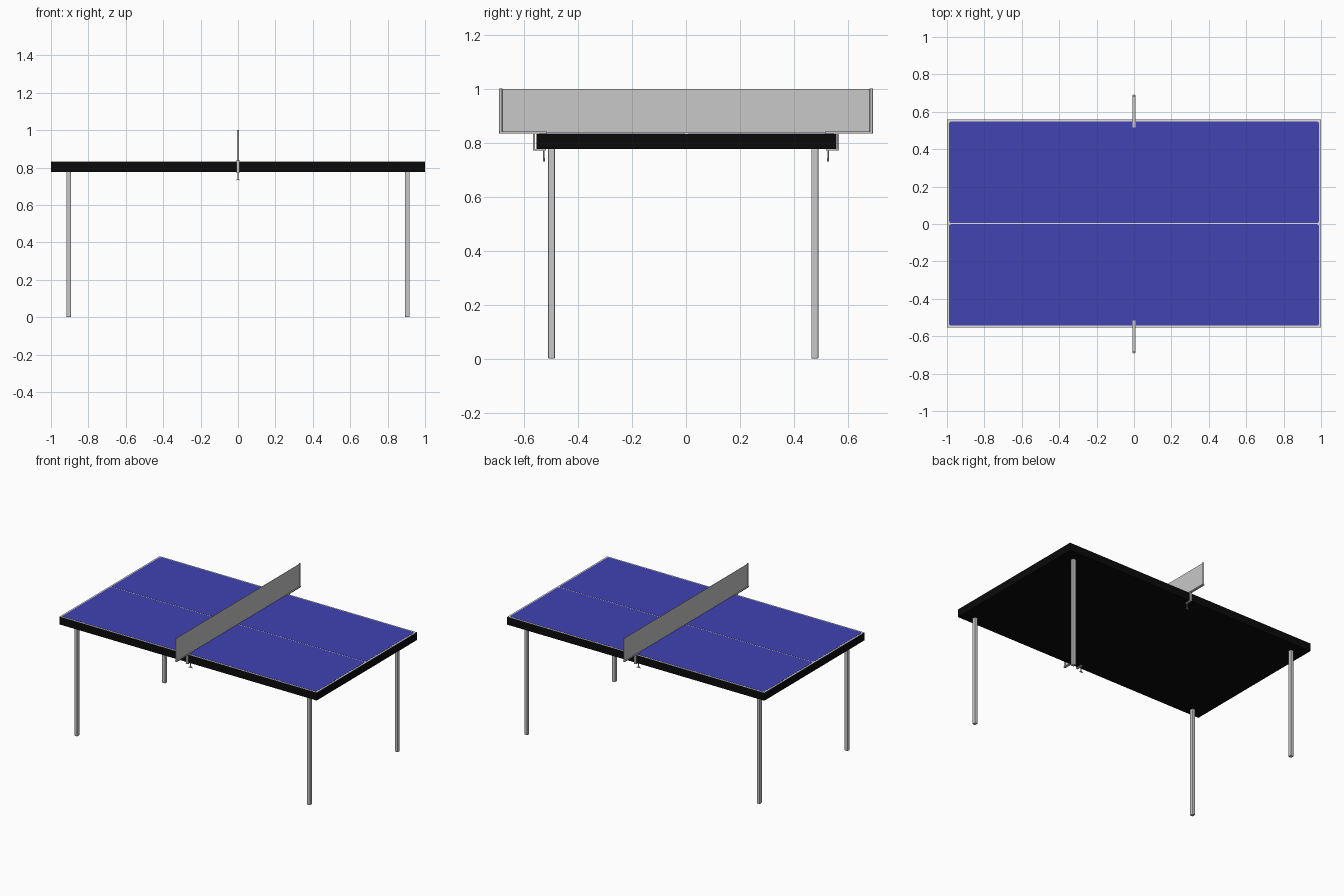
import bpy, bmesh, math
from mathutils import Vector

if "Cube" in bpy.data.objects:
    bpy.data.objects.remove(bpy.data.objects["Cube"])


def material(name, rgb):
    m = bpy.data.materials.new(name)
    m.diffuse_color = (*rgb, 1)
    m.use_nodes = True
    m.node_tree.nodes["Principled BSDF"].inputs["Base Color"].default_value = m.diffuse_color
    return m


BLACK = material("black board", (0.003, 0.003, 0.003))
BLUE = material("blue playing surface", (0.052, 0.056, 0.45))
GREY = material("light grey metal", (0.58, 0.58, 0.58))
WHITE = material("white line", (0.75, 0.75, 0.75))


def finish(name, bm, mat):
    me = bpy.data.meshes.new(name)
    bmesh.ops.recalc_face_normals(bm, faces=bm.faces)
    bm.to_mesh(me)
    bm.free()
    me.materials.append(mat)
    ob = bpy.data.objects.new(name, me)
    bpy.context.collection.objects.link(ob)
    return ob


def box(name, lo, hi, mat, bevel=0, upright_only=False, segments=2):
    """Box from corner to corner, optionally with rounded edges."""
    lo, hi = Vector(lo), Vector(hi)
    bm = bmesh.new()
    bmesh.ops.create_cube(bm, size=1)
    for v in bm.verts:
        v.co = (lo + hi) / 2 + v.co * (hi - lo)
    if bevel:
        edges = [e for e in bm.edges if not upright_only
                 or abs(e.verts[0].co.z - e.verts[1].co.z) > 1e-5]
        bmesh.ops.bevel(bm, geom=edges, offset=bevel, segments=segments,
                        profile=0.5, affect='EDGES')
    return finish(name, bm, mat)


def rod(name, x, y, z0, z1, r, mat):
    bm = bmesh.new()
    bmesh.ops.create_cone(bm, cap_ends=True, segments=12, radius1=r, radius2=r, depth=z1 - z0)
    bmesh.ops.translate(bm, verts=bm.verts, vec=(x, y, (z0 + z1) / 2))
    ob = finish(name, bm, mat)
    for p in ob.data.polygons:
        p.use_smooth = len(p.vertices) == 4
    return ob


def wire_loop(name, points, r, mat):
    cu = bpy.data.curves.new(name, 'CURVE')
    cu.dimensions = '3D'
    cu.bevel_depth = r
    cu.bevel_resolution = 1
    sp = cu.splines.new('POLY')
    sp.points.add(len(points) - 1)
    for p, co in zip(sp.points, points):
        p.co = (*co, 1)
    sp.use_cyclic_u = True
    cu.materials.append(mat)
    ob = bpy.data.objects.new(name, cu)
    bpy.context.collection.objects.link(ob)


# Table board, white line plate and two blue halves
Y0 = 0.002
HALF = 0.556
box("table_board", (-1, Y0 - HALF, 0.777), (1, Y0 + HALF, 0.831), BLACK)
box("white_lines", (-1, Y0 - HALF, 0.831), (1, Y0 + HALF, 0.8325), WHITE)
for side, a, b in (("front", -0.546, -0.003), ("back", 0.003, 0.546)):
    box(f"{side}_blue_half", (-0.989, Y0 + a, 0.832), (0.989, Y0 + b, 0.8335),
        BLUE, 0.012, upright_only=True, segments=3)

# Four legs with softened edges
for xn, x in (("left", -0.905), ("right", 0.905)):
    for yn, y in (("front", -0.498), ("back", 0.477)):
        box(f"{yn}_{xn}_leg", (x - 0.012, y - 0.013, 0), (x + 0.012, y + 0.013, 0.779),
            GREY, 0.004)

# Net sheet
box("net", (-0.0008, -0.69, 0.836), (0.0008, 0.69, 0.998), GREY)

# Net posts and clamps at both ends
for yn, s in (("front", -1), ("back", 1)):
    def part(name, ya, yb, za, zb, w):
        y = sorted((s * ya, s * yb))
        box(f"{yn}_{name}", (-w, y[0], za), (w, y[1], zb), GREY)

    rod(f"{yn}_net_post", 0, s * 0.686, 0.834, 1.0, 0.006, GREY)
    part("clamp_top_bar", 0.515, 0.69, 0.834, 0.841, 0.007)
    part("clamp_side", 0.5585, 0.566, 0.772, 0.836, 0.007)
    part("clamp_lower_bar", 0.518, 0.566, 0.771, 0.777, 0.007)
    rod(f"{yn}_clamp_screw", 0, s * 0.526, 0.74, 0.775, 0.003, GREY)
    wire_loop(f"{yn}_clamp_handle",
              [(0, s * 0.526, 0.741), (-0.011, s * 0.526, 0.731), (0.011, s * 0.526, 0.731)],
              0.004, GREY)
